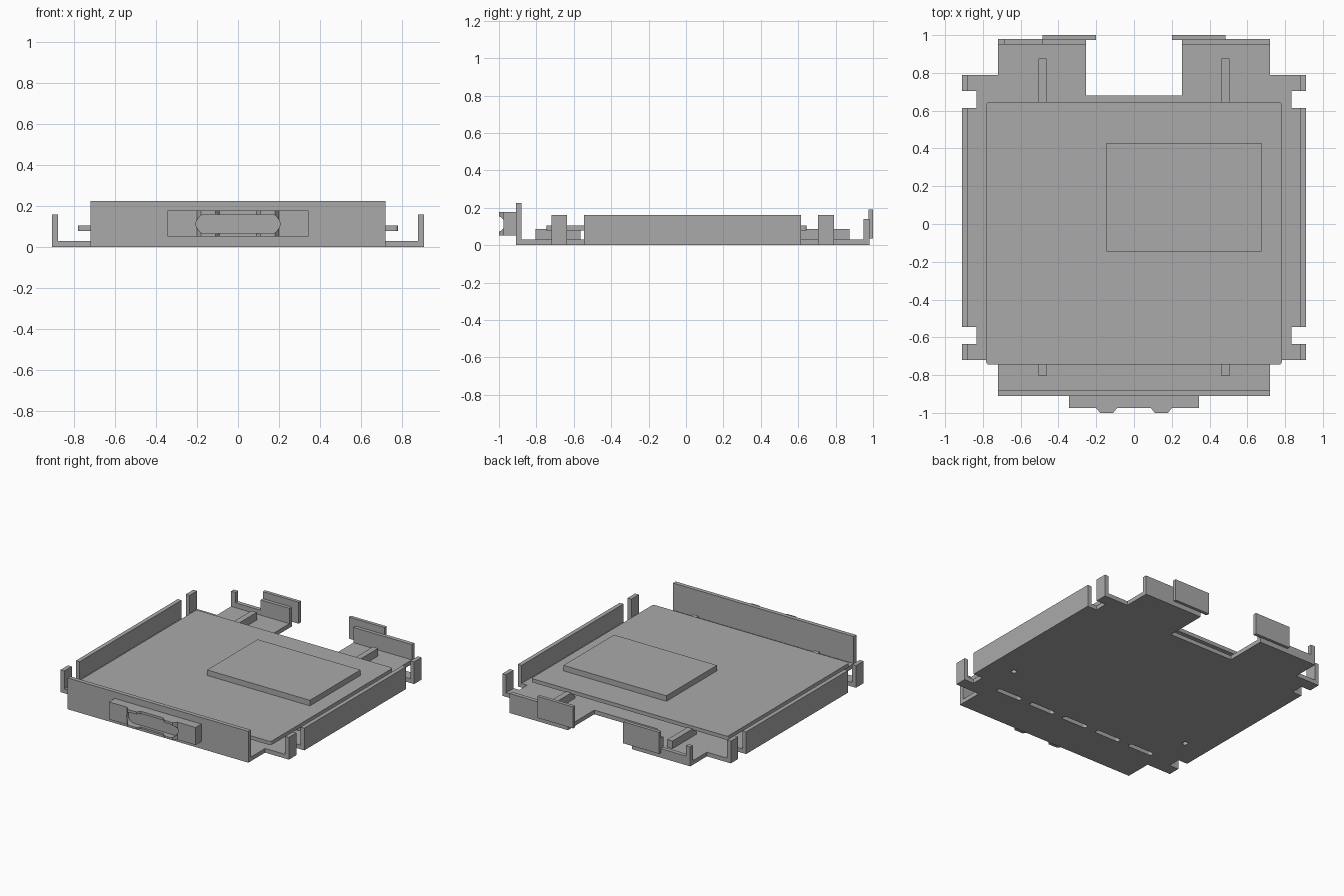
import bpy, bmesh, math

cube = bpy.data.objects.get("Cube")
if cube:
    bpy.data.objects.remove(cube, do_unlink=True)

grey = bpy.data.materials.new("metal_grey")
grey.use_nodes = True
colour = (0.4, 0.4, 0.4, 1)
grey.diffuse_color = colour
grey.node_tree.nodes["Principled BSDF"].inputs["Base Color"].default_value = colour


def prism(name, points, low, high, axis="z"):
    """Extrude a flat outline along z, or along y for outlines in x and z."""
    place = (lambda p, h: (p[0], p[1], h)) if axis == "z" else (lambda p, h: (p[0], h, p[1]))
    bm = bmesh.new()
    face = bm.faces.new([bm.verts.new(place(p, low)) for p in points])
    moved = bmesh.ops.extrude_face_region(bm, geom=[face])["geom"]
    step = (0, 0, high - low) if axis == "z" else (0, high - low, 0)
    bmesh.ops.translate(bm, vec=step, verts=[g for g in moved if isinstance(g, bmesh.types.BMVert)])
    bmesh.ops.recalc_face_normals(bm, faces=bm.faces)
    mesh = bpy.data.meshes.new(name)
    bm.to_mesh(mesh)
    bm.free()
    mesh.materials.append(grey)
    obj = bpy.data.objects.new(name, mesh)
    bpy.context.collection.objects.link(obj)
    return obj


def box(name, x, y, z):
    return prism(name, [(x[0], y[0]), (x[1], y[0]), (x[1], y[1]), (x[0], y[1])], *z)


def rounded(cx, cy, w, h, r, steps=8):
    """Outline of a rounded rectangle."""
    points = []
    for i, (sx, sy) in enumerate([(1, 1), (-1, 1), (-1, -1), (1, -1)]):
        for k in range(steps + 1):
            a = (i + k / steps) * math.pi / 2
            points.append((cx + sx * (w / 2 - r) + r * math.cos(a),
                           cy + sy * (h / 2 - r) + r * math.sin(a)))
    # coincident points appear when a side is fully round
    return [p for i, p in enumerate(points) if math.dist(p, points[i - 1]) > 1e-5]


def cut(target, cutter):
    cutter.hide_render = True
    mod = target.modifiers.new("cut", "BOOLEAN")
    mod.operation = "DIFFERENCE"
    mod.solver = "EXACT"
    mod.object = cutter
    bpy.context.view_layer.objects.active = target
    bpy.ops.object.modifier_apply(modifier=mod.name)
    bpy.data.objects.remove(cutter, do_unlink=True)


# Tray floor with side notches and a rear opening
half = [(0.72, -0.91), (0.72, -0.72), (0.91, -0.72), (0.91, -0.635), (0.835, -0.635),
        (0.835, -0.545), (0.91, -0.545), (0.91, 0.615), (0.835, 0.615), (0.835, 0.705),
        (0.91, 0.705), (0.91, 0.79), (0.72, 0.79), (0.72, 0.98), (0.255, 0.98), (0.255, 0.68)]
tray = prism("tray_floor", half + [(-x, y) for x, y in reversed(half)], 0, 0.03)
for i in range(-2, 3):
    cut(tray, prism("slot_cutter", rounded(0.28 * i, -0.6, 0.2, 0.035, 0.0175), -0.1, 0.1))
for s in (-1, 1):
    cut(tray, prism("hole_cutter", rounded(0.73 * s, -0.35, 0.036, 0.036, 0.018), -0.1, 0.1))

# Upright walls and corner posts
box("front_wall", (-0.72, 0.72), (-0.91, -0.88), (0, 0.225))
for side, s in (("left", 1), ("right", -1)):
    x = sorted((0.88 * s, 0.91 * s))
    box(side + "_wall", x, (-0.545, 0.615), (0, 0.16))
    box(side + "_front_post", x, (-0.72, -0.635), (0, 0.16))
    box(side + "_rear_post", x, (0.705, 0.79), (0, 0.16))
    # Rails under the board and tabs behind the rear walls
    x = sorted((0.463 * s, 0.505 * s))
    box(side + "_front_rail", x, (-0.805, -0.565), (0.03, 0.085))
    box(side + "_rear_rail", x, (0.6, 0.875), (0.03, 0.085))
    box(side + "_rear_tab", sorted((0.2 * s, 0.485 * s)), (0.975, 1), (0.035, 0.19))

# Rear walls, the right one with a dip
box("left_rear_wall", (0.255, 0.72), (0.95, 0.98), (0, 0.14))
prism("right_rear_wall", [(-0.72, 0), (-0.255, 0), (-0.255, 0.14), (-0.485, 0.14), (-0.485, 0.065),
                          (-0.685, 0.065), (-0.685, 0.14), (-0.72, 0.14)], 0.95, 0.98, "y")

# Board and raised block
prism("board", rounded(0, -0.05, 1.565, 1.39, 0.015, 4), 0.078, 0.105)
box("raised_block", (-0.145, 0.675), (-0.145, 0.43), (0.105, 0.145))

# Front connector with two ridges and a rounded recess
edge = [(0.345, -0.905), (0.345, -0.975), (0.2, -0.975), (0.18, -1), (0.11, -1), (0.09, -0.975)]
connector = prism("front_connector", edge + [(-x, y) for x, y in reversed(edge)], 0.052, 0.178)
cut(connector, prism("recess_cutter", rounded(0, 0.113, 0.41, 0.095, 0.0475), -1.1, -0.955, "y"))
